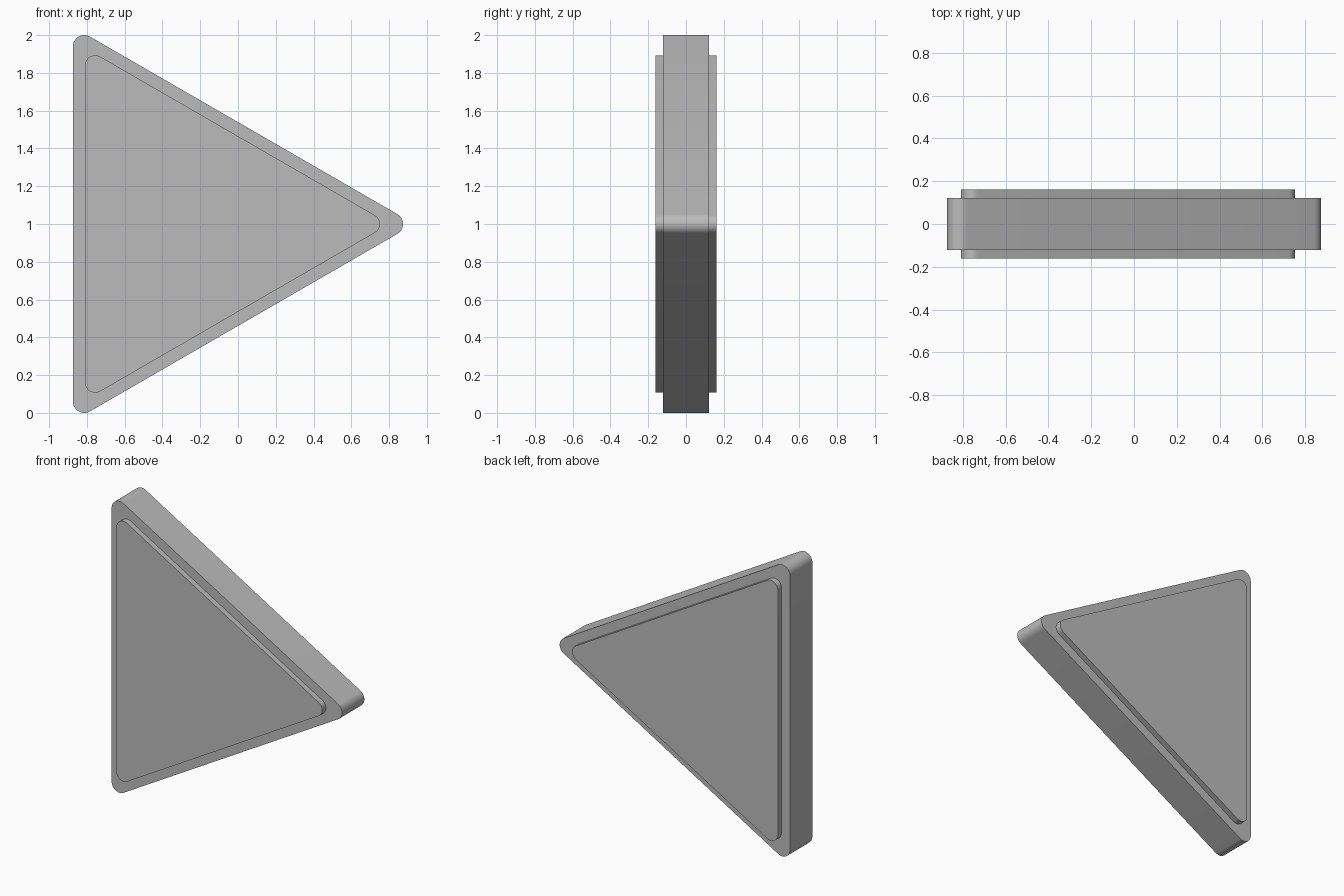
import bpy
import bmesh
from math import cos, sin, pi, radians

cube = bpy.data.objects.get("Cube")
if cube:
    bpy.data.objects.remove(cube, do_unlink=True)

grey = bpy.data.materials.new("mid grey")
grey.use_nodes = True
grey.diffuse_color = (0.5, 0.5, 0.5, 1)
grey.node_tree.nodes["Principled BSDF"].inputs["Base Color"].default_value = (0.5, 0.5, 0.5, 1)

CORNER = 0.06                              # radius of the rounded corners
REACH = (2 - 2 * CORNER) / 3 ** 0.5        # centre to each corner's arc centre
CENTRE_X = -REACH / 4                      # centres the width on x = 0
STEPS = 12


def triangle_slab(name, scale, half_depth):
    """Upright rounded triangle pointing along +x, extruded along y."""
    bm = bmesh.new()
    ring = []
    for k in range(3):
        heading = k * 2 * pi / 3
        for i in range(STEPS + 1):
            a = heading - pi / 3 + i * 2 * pi / 3 / STEPS
            x = REACH * cos(heading) + CORNER * cos(a)
            z = REACH * sin(heading) + CORNER * sin(a)
            ring.append(bm.verts.new((CENTRE_X + x * scale, -half_depth, 1 + z * scale)))
    front = bm.faces.new(ring)
    grown = bmesh.ops.extrude_face_region(bm, geom=[front], use_keep_orig=True)
    back = [v for v in grown["geom"] if isinstance(v, bmesh.types.BMVert)]
    bmesh.ops.translate(bm, verts=back, vec=(0, 2 * half_depth, 0))
    bmesh.ops.recalc_face_normals(bm, faces=bm.faces)
    mesh = bpy.data.meshes.new(name)
    bm.to_mesh(mesh)
    bm.free()
    mesh.materials.append(grey)
    obj = bpy.data.objects.new(name, mesh)
    bpy.context.collection.objects.link(obj)
    bpy.ops.object.select_all(action="DESELECT")
    obj.select_set(True)
    bpy.context.view_layer.objects.active = obj
    bpy.ops.object.shade_smooth_by_angle(angle=radians(30))


# Thick outer body, and the smaller panel standing proud on both faces
triangle_slab("outer_body", 1.0, 0.121)
triangle_slab("raised_panel", 0.893, 0.161)
